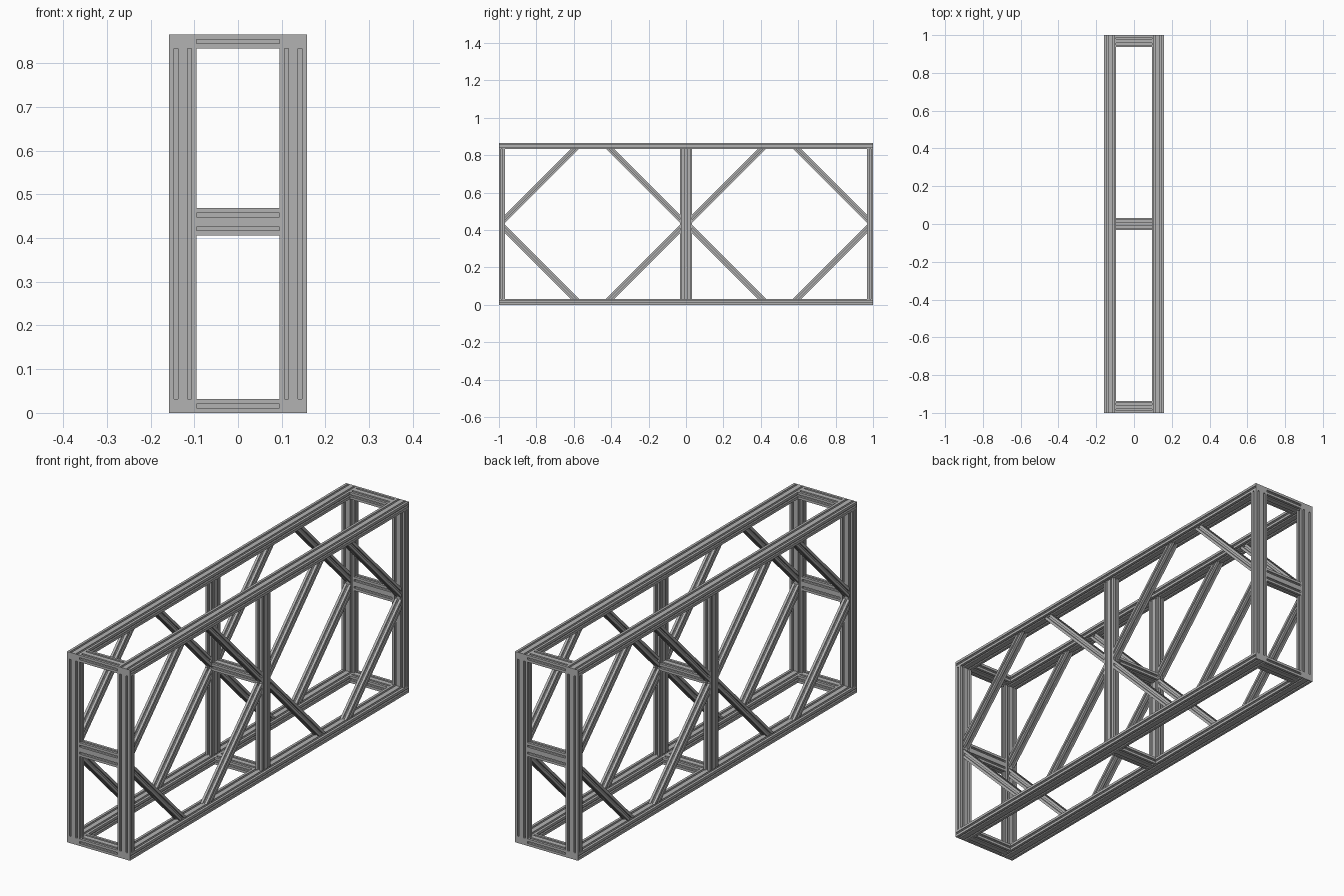
import bpy
import bmesh
from mathutils import Vector

if "Cube" in bpy.data.objects:
    bpy.data.objects.remove(bpy.data.objects["Cube"], do_unlink=True)

U = 0.0316            # module: narrow side of a bar
H = 0.865             # overall height
X = 0.158 - U         # centre of each side frame
MID = 0.437           # height of the middle crossbars
CAP = 0.003           # thickness of the rail end caps

aluminium = bpy.data.materials.new("aluminium grey")
aluminium.use_nodes = True
grey = (0.45, 0.45, 0.45, 1)
aluminium.diffuse_color = grey
aluminium.node_tree.nodes["Principled BSDF"].inputs["Base Color"].default_value = grey


def slotted_outline(cells):
    """Outline of a T-slotted bar, `cells` modules wide and one deep."""
    # half of one slot: (half width, depth) from the mouth to the floor
    half = [(0.14, 0), (0.14, 0.07), (0.26, 0.07), (0.26, 0.13), (0.14, 0.29)]
    slot = [(-w, d) for w, d in half] + [(w, d) for w, d in reversed(half)]
    a, b = cells / 2, 0.5
    sides = [  # corner, direction along the side, inward direction, slot count
        (Vector((-a, -b)), Vector((1, 0)), Vector((0, 1)), cells),
        (Vector((a, -b)), Vector((0, 1)), Vector((-1, 0)), 1),
        (Vector((a, b)), Vector((-1, 0)), Vector((0, -1)), cells),
        (Vector((-a, b)), Vector((0, -1)), Vector((1, 0)), 1),
    ]
    points = []
    for corner, along, inward, count in sides:
        points.append(corner)
        for i in range(count):
            points += [corner + along * (i + 0.5 + t) + inward * d for t, d in slot]
    return [p * U for p in points]


def finish(name, bm):
    bmesh.ops.recalc_face_normals(bm, faces=bm.faces)
    mesh = bpy.data.meshes.new(name)
    bm.to_mesh(mesh)
    bm.free()
    mesh.materials.append(aluminium)
    obj = bpy.data.objects.new(name, mesh)
    bpy.context.collection.objects.link(obj)
    return obj


def bar(name, start, end, wide, cells=2, cut_start=None, cut_end=None):
    """Slotted bar from start to end; `wide` is the direction of its broad side.
    The cuts are normals of the planes the ends are trimmed to."""
    start, end, wide = Vector(start), Vector(end), Vector(wide)
    axis = (end - start).normalized()
    deep = axis.cross(wide)
    bm = bmesh.new()
    rings = []
    for point, cut in ((start, cut_start), (end, cut_end)):
        n = Vector(cut) if cut else axis
        ring = []
        for p in slotted_outline(cells):
            offset = wide * p.x + deep * p.y
            offset -= axis * (offset.dot(n) / axis.dot(n))
            ring.append(bm.verts.new(point + offset))
        rings.append(ring)
    first, last = rings
    for i in range(len(first)):
        j = (i + 1) % len(first)
        bm.faces.new((first[i], first[j], last[j], last[i]))
    bm.faces.new(first[::-1])
    bm.faces.new(last)
    return finish(name, bm)


def plate(name, centre, size):
    bm = bmesh.new()
    bmesh.ops.create_cube(bm, size=1)
    bmesh.ops.scale(bm, vec=size, verts=bm.verts)
    bmesh.ops.translate(bm, vec=centre, verts=bm.verts)
    return finish(name, bm)


AX, AY, AZ = (1, 0, 0), (0, 1, 0), (0, 0, 1)
levels = (("bottom", U / 2), ("top", H - U / 2))
ends = (("front", -1), ("back", 1))

# Side frames: rails, posts and diagonal braces
for side, sx in (("left", 1), ("right", -1)):
    x = sx * X
    for level, z in levels:
        bar(f"{side}_{level}_rail", (x, -1 + CAP, z), (x, 1 - CAP, z), AX)
        for end, sy in ends:
            plate(f"{side}_{level}_{end}_end_cap",
                  (x, sy * (1 - CAP / 2), z), (2 * U, CAP, U))
    bar(f"{side}_centre_post", (x, 0, U), (x, 0, H - U), AY)
    for end, sy in ends:
        y = sy * (1 - U / 2)
        bar(f"{side}_{end}_post", (x, y, U), (x, y, H - U), AX)
        # braces run from a post at mid height to the rails
        run = 0.374
        for level, z, sz in (("bottom", U, 1), ("top", H - U, -1)):
            for place, y, step in (("outer", 1 - U, -run), ("inner", U, run)):
                bar(f"{side}_{end}_{level}_{place}_brace",
                    (x, sy * y, z + sz * run), (x, sy * (y + step), z),
                    AX, cells=1, cut_start=AY, cut_end=AZ)

# Crossbars joining the two side frames
inner = X - U
for end, sy in ends:
    for level, z in levels:
        y = sy * (1 - U)
        bar(f"{end}_{level}_crossbar", (-inner, y, z), (inner, y, z), AY)
    y = sy * (1 - U / 2)
    bar(f"{end}_middle_crossbar", (-inner, y, MID), (inner, y, MID), AZ)
bar("centre_bottom_crossbar", (-inner, 0, U / 2), (inner, 0, U / 2), AY)
reach = X - U / 2
bar("centre_middle_crossbar", (-reach, 0, MID), (reach, 0, MID), AY)
